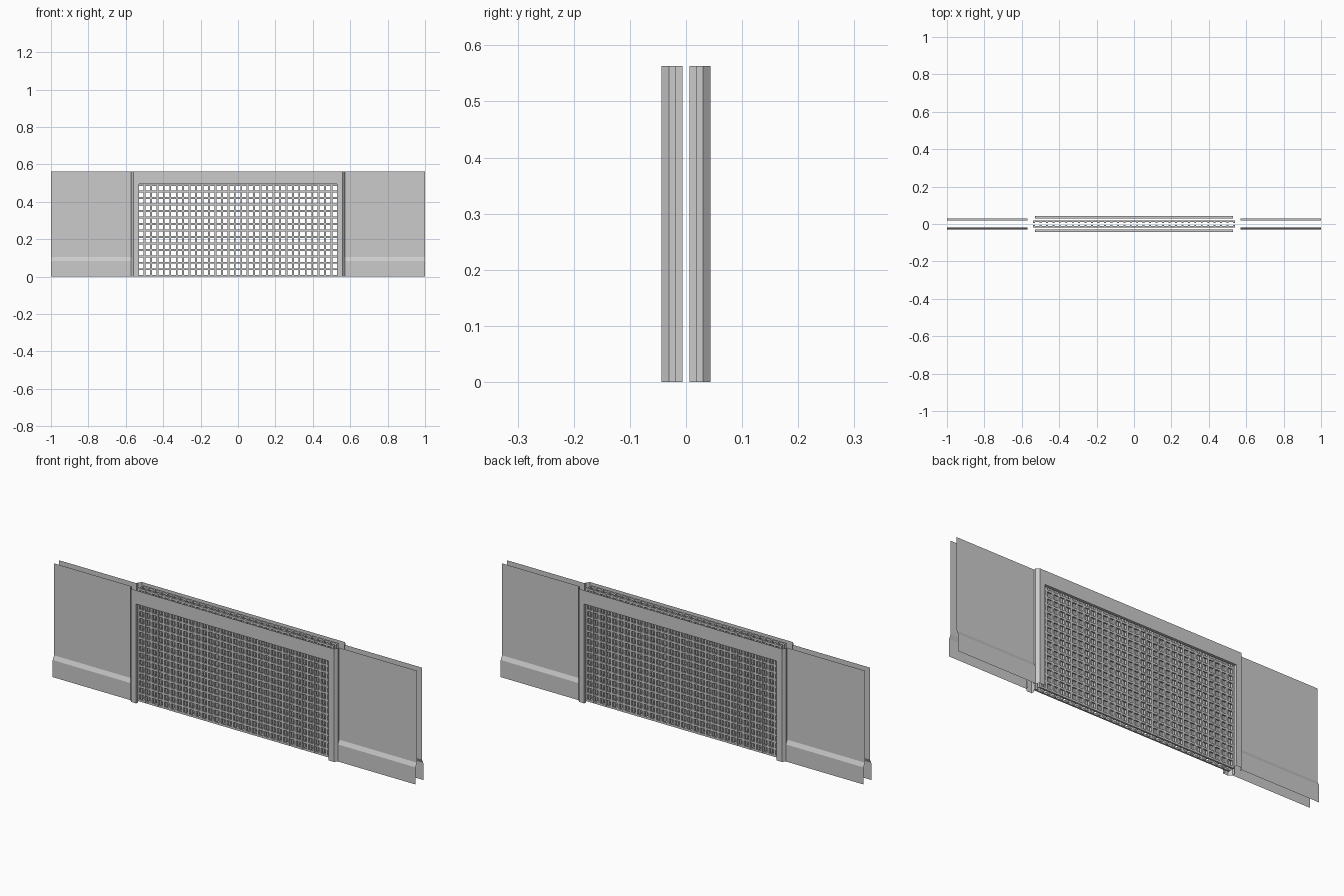
import bpy, bmesh
from mathutils import Matrix, Vector

if "Cube" in bpy.data.objects:
    bpy.data.objects.remove(bpy.data.objects["Cube"])

TOP = 0.563      # overall height
OPEN_X = 0.53    # half width of the window opening
OPEN_Z = 0.495   # head of the window opening
FACE_Y = -0.044  # outermost face of the frame


def finish(name, bm, mirror_x=True):
    mesh = bpy.data.meshes.new(name)
    bm.to_mesh(mesh)
    bm.free()
    ob = bpy.data.objects.new(name, mesh)
    bpy.context.collection.objects.link(ob)
    mod = ob.modifiers.new("mirror", 'MIRROR')
    mod.use_axis = (mirror_x, True, False)
    mod.use_clip = False
    mod.use_mirror_merge = False
    return ob


def sweep(bm, profile, offset):
    """Extrude an open profile into a ribbon of flat faces."""
    off = Vector(offset)
    a = [bm.verts.new(p) for p in profile]
    b = [bm.verts.new(Vector(p) + off) for p in profile]
    for i in range(len(a) - 1):
        bm.faces.new((a[i], a[i + 1], b[i + 1], b[i]))


def box(bm, lo, hi):
    lo, hi = Vector(lo), Vector(hi)
    m = Matrix.Translation((lo + hi) / 2) @ Matrix.Diagonal((*(hi - lo), 1))
    bmesh.ops.create_cube(bm, size=1, matrix=m)


# side wall skins with a chamfered skirting, open between front and back
bm = bmesh.new()
sweep(bm, [(0.57, -0.03, 0), (0.57, -0.03, 0.085),
           (0.57, -0.02, 0.105), (0.57, -0.02, TOP)], (0.43, 0, 0))
finish("wall_skin", bm)

# window jambs: reveal, face, chamfer and outer side
bm = bmesh.new()
sweep(bm, [(0.572, -0.018, 0), (0.572, -0.03, 0), (0.559, FACE_Y, 0),
           (OPEN_X, FACE_Y, 0)], (0, 0, TOP))
sweep(bm, [(OPEN_X, FACE_Y, 0), (OPEN_X, -0.03, 0)], (0, 0, OPEN_Z))
finish("window_jamb", bm)

# window head: face and underside
bm = bmesh.new()
sweep(bm, [(-OPEN_X, FACE_Y, TOP), (-OPEN_X, FACE_Y, OPEN_Z),
           (-OPEN_X, -0.03, OPEN_Z)], (2 * OPEN_X, 0, 0))
finish("window_head", bm, mirror_x=False)

# lattice uprights, one layer on each side of the wall
PITCH = 0.0345
bm = bmesh.new()
for i in range(16):
    x = (i + 0.5) * PITCH
    box(bm, (x - 0.005, -0.019, 0), (x + 0.005, -0.006, TOP))
finish("lattice_uprights", bm)

# lattice rails
bm = bmesh.new()
for i in range(17):
    z = 0.005 + i * (TOP - 0.01) / 16
    box(bm, (-0.54, -0.0185, z - 0.005), (0.54, -0.011, z + 0.005))
finish("lattice_rails", bm, mirror_x=False)
